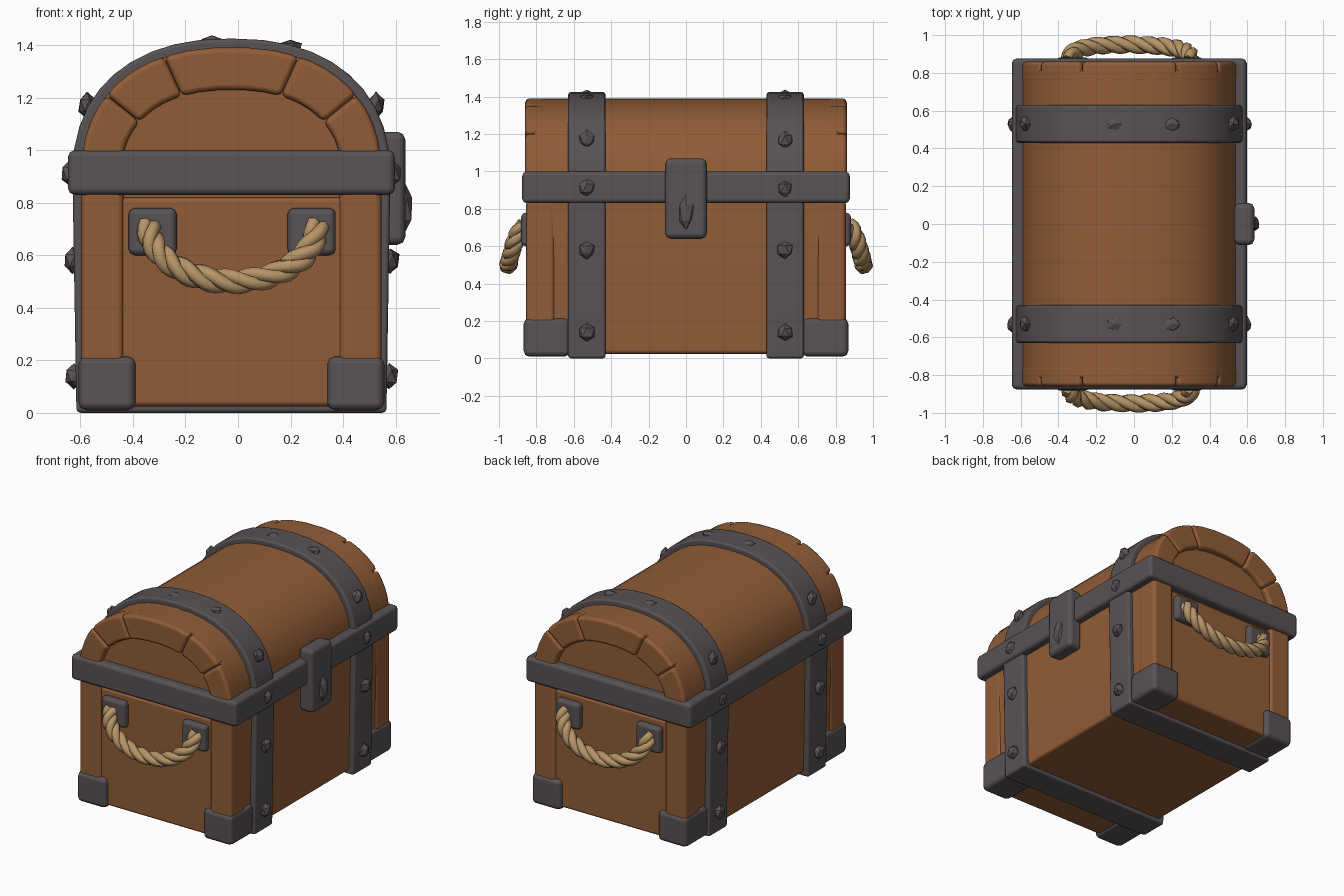
import bpy, bmesh, math, random
from mathutils import Vector

random.seed(3)
if "Cube" in bpy.data.objects:
    bpy.data.objects.remove(bpy.data.objects["Cube"])


def material(name, rgb):
    m = bpy.data.materials.new(name)
    m.use_nodes = True
    m.diffuse_color = (*rgb, 1)
    m.node_tree.nodes["Principled BSDF"].inputs["Base Color"].default_value = (*rgb, 1)
    return m


WOOD = material("brown wood", (0.285, 0.108, 0.038))
IRON = material("dark iron", (0.098, 0.084, 0.088))
ROPE = material("tan rope", (0.47, 0.30, 0.135))
CX = -0.025  # middle of the chest across its width


def finish(bm, name, mat, bevel=0.0, smooth=True):
    bmesh.ops.recalc_face_normals(bm, faces=bm.faces)
    me = bpy.data.meshes.new(name)
    bm.to_mesh(me)
    bm.free()
    me.materials.append(mat)
    for p in me.polygons:
        p.use_smooth = smooth
    ob = bpy.data.objects.new(name, me)
    bpy.context.collection.objects.link(ob)
    if bevel:
        b = ob.modifiers.new("Bevel", "BEVEL")
        b.width, b.segments, b.limit_method = bevel, 2, "ANGLE"
        b.angle_limit = math.radians(35)
        b.harden_normals = True
    return ob


def prism(name, outline, y0, y1, mat, bevel):
    """Extrude an x-z outline along y."""
    bm = bmesh.new()
    face = bm.faces.new([bm.verts.new((x, y0, z)) for x, z in outline])
    new = bmesh.ops.extrude_face_region(bm, geom=[face])["geom"]
    bmesh.ops.translate(bm, vec=(0, y1 - y0, 0),
                        verts=[v for v in new if isinstance(v, bmesh.types.BMVert)])
    return finish(bm, name, mat, bevel)


def box(name, xs, ys, zs, mat, bevel):
    (a, b), (c, d) = xs, zs
    return prism(name, [(a, c), (b, c), (b, d), (a, d)], *sorted(ys), mat, bevel)


def arch(t, w, h):
    """Point on the rounded lid curve, t from 0 (+x) to 1 (-x)."""
    c, s = math.cos(math.pi * t), math.sin(math.pi * t)
    k = 2 / 2.3
    return CX + w * math.copysign(abs(c) ** k, c), 0.9 + h * max(s, 0) ** k


def chest_outline(off):
    w, low = 0.57 + off, 0.025 - off * 0.7
    return ([(CX - w + 0.015, low), (CX + w - 0.015, low)] +
            [arch(i / 20, w, 0.49 + off) for i in range(21)])


def stud(name, loc, size, mat=IRON):
    bm = bmesh.new()
    bmesh.ops.create_icosphere(bm, subdivisions=1, radius=1)
    for v in bm.verts:
        v.co *= random.uniform(0.85, 1.1)
        v.co = Vector(loc) + Vector([a * b for a, b in zip(v.co, size)])
    return finish(bm, name, mat, smooth=False)


# Wooden body, with the lid panel set back behind its arched frame
prism("chest_core", chest_outline(0), -0.82, 0.82, WOOD, 0.02)
box("lower_panel", (CX - 0.55, CX + 0.55), (-0.838, 0.838), (0.025, 0.82), WOOD, 0.02)

for side, end in ((-1, "front"), (1, "back")):
    # End planks: upright stiles and arched lid blocks
    for sx, lr in ((-1, "right"), (1, "left")):
        box(f"{end}_{lr}_stile", sorted((CX + sx * 0.41, CX + sx * 0.572)),
            (side * 0.7, side * 0.855), (0.025, 0.85), WOOD, 0.025)
    cuts = [0.0, 0.2, 0.37, 0.63, 0.8, 1.0]
    for i, (t0, t1) in enumerate(zip(cuts, cuts[1:])):
        ts = [t0 + (t1 - t0) * j / 5 for j in range(6)]
        ring = [arch(t, 0.572, 0.492) for t in ts] + [arch(t, 0.42, 0.33) for t in reversed(ts)]
        prism(f"{end}_lid_block_{i + 1}", ring, *sorted((side * 0.75, side * 0.86)), WOOD, 0.022)

    # Iron corner caps
    for sx, lr in ((-1, "right"), (1, "left")):
        box(f"{end}_{lr}_corner_cap", sorted((CX + sx * 0.365, CX + sx * 0.582)),
            (side * 0.62, side * 0.868), (0.01, 0.215), IRON, 0.03)

    # Iron strap around the chest, with studs
    prism(f"{end}_strap", chest_outline(0.035), *sorted((side * 0.43, side * 0.63)), IRON, 0.015)
    for sx, lr in ((-1, "right"), (1, "left")):
        for z, dx in ((0.14, 0.60), (0.58, 0.605), (0.91, 0.615), (1.17, 0.55)):
            stud(f"{end}_{lr}_stud", (CX + sx * dx, side * 0.53, z), (0.036, 0.045, 0.05))
    for x in (-0.1, 0.2):
        stud(f"{end}_top_stud", (x, side * 0.53, 1.41 if x < 0 else 1.395), (0.05, 0.04, 0.026))

    # Rope mounts
    for x, lr in ((-0.325, "right"), (0.28, "left")):
        box(f"{end}_{lr}_rope_mount", (x - 0.092, x + 0.092), (side * 0.82, side * 0.882),
            (0.6, 0.78), IRON, 0.025)

    # Sagging handle made of three twisted strands
    def path(t):
        s = math.sin(math.pi * t)
        return Vector((-0.02 - 0.32 * math.cos(math.pi * t),
                       side * (0.865 + 0.085 * s ** 0.6), 0.71 - 0.21 * s))

    cu = bpy.data.curves.new(f"{end}_rope_handle", "CURVE")
    cu.dimensions, cu.bevel_depth, cu.bevel_resolution = "3D", 0.027, 1
    cu.use_fill_caps = True
    n = 48
    for k in range(3):
        sp = cu.splines.new("POLY")
        sp.points.add(n)
        sp.use_smooth = True
        for i in range(n + 1):
            t = i / n
            tan = (path(min(t + 0.01, 1)) - path(max(t - 0.01, 0))).normalized()
            u = tan.cross(Vector((0, 1, 0))).normalized()
            v = tan.cross(u)
            a = 2 * math.pi * (k / 3 + 3.5 * t)
            sp.points[i].co = (*(path(t) + 0.023 * (u * math.cos(a) + v * math.sin(a))), 1)
    cu.materials.append(ROPE)
    rope = bpy.data.objects.new(f"{end}_rope_handle", cu)
    bpy.context.collection.objects.link(rope)
    bpy.ops.object.select_all(action="DESELECT")
    rope.select_set(True)
    bpy.context.view_layer.objects.active = rope
    bpy.ops.object.convert(target="MESH")

# Iron rim band between lid and box
box("rim_band", (CX - 0.622, CX + 0.622), (-0.876, 0.876), (0.83, 1.0), IRON, 0.025)

# Latch with raised keyhole boss
box("latch_plate", (0.53, 0.637), (-0.112, 0.112), (0.64, 1.07), IRON, 0.03)
stud("latch_boss", (0.635, 0, 0.78), (0.036, 0.045, 0.1))
